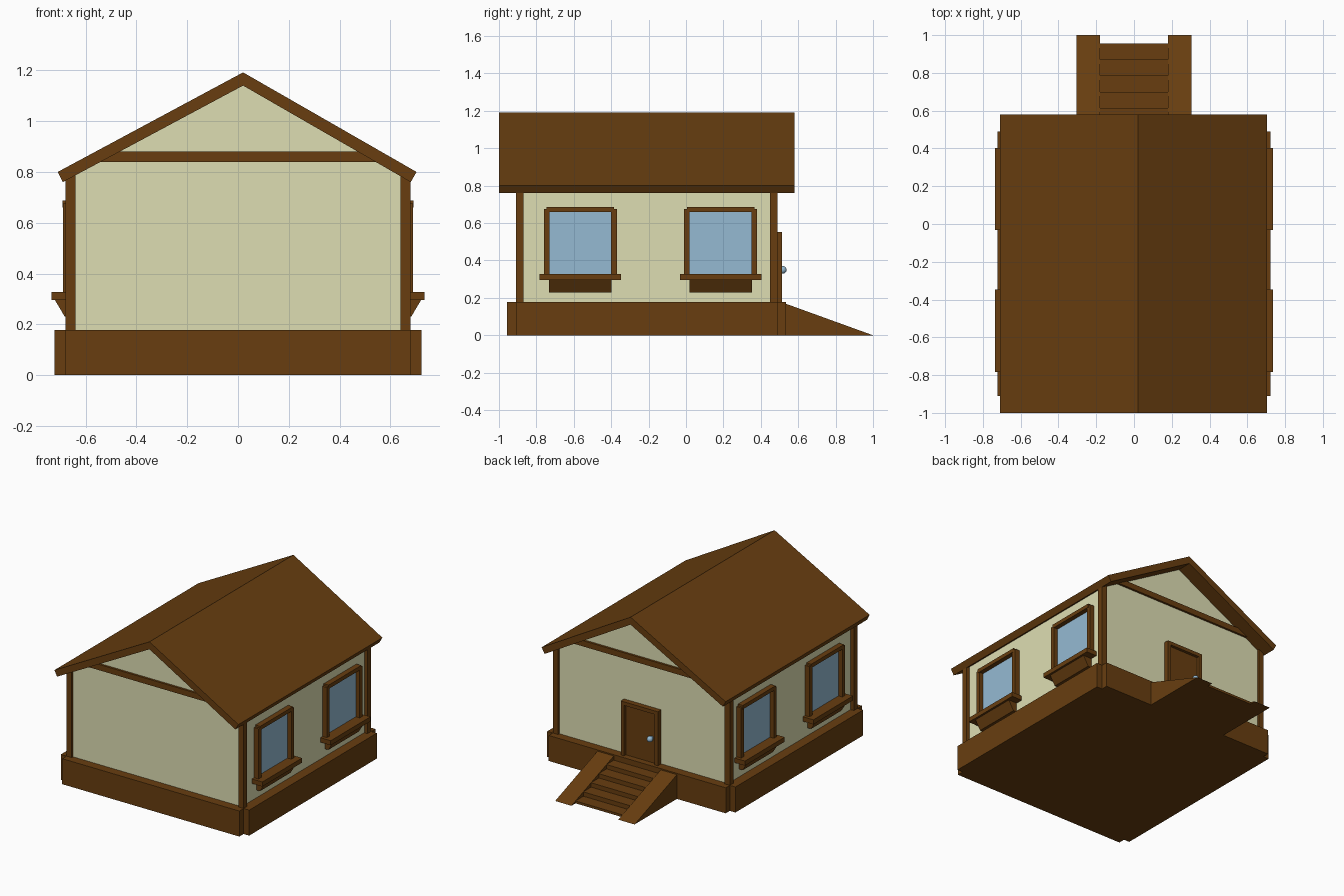
import bpy, bmesh
from mathutils import Vector

cube = bpy.data.objects.get("Cube")
if cube:
    bpy.data.objects.remove(cube, do_unlink=True)


def material(name, rgb):
    mat = bpy.data.materials.new(name)
    mat.use_nodes = True
    mat.diffuse_color = (*rgb, 1)
    bsdf = mat.node_tree.nodes["Principled BSDF"]
    bsdf.inputs["Base Color"].default_value = (*rgb, 1)
    bsdf.inputs["Roughness"].default_value = 0.8
    return mat


WOOD = material("brown wood", (0.138, 0.048, 0.005))
PLASTER = material("cream plaster", (0.73, 0.73, 0.45))
GLASS = material("blue glass", (0.30, 0.49, 0.65))


def finish(name, bm, mat):
    bmesh.ops.recalc_face_normals(bm, faces=bm.faces)
    mesh = bpy.data.meshes.new(name)
    bm.to_mesh(mesh)
    bm.free()
    mesh.materials.append(mat)
    obj = bpy.data.objects.new(name, mesh)
    bpy.context.collection.objects.link(obj)
    return obj


def prism(name, profile, axis, start, end, mat):
    """Extrude a 2D profile along axis; profile holds the other two coordinates in order."""
    bm = bmesh.new()
    verts = []
    for point in profile:
        co = list(point)
        co.insert("xyz".index(axis), start)
        verts.append(bm.verts.new(co))
    face = bm.faces.new(verts)
    out = bmesh.ops.extrude_face_region(bm, geom=[face])
    move = Vector((0, 0, 0))
    move["xyz".index(axis)] = end - start
    moved = [g for g in out["geom"] if isinstance(g, bmesh.types.BMVert)]
    bmesh.ops.translate(bm, verts=moved, vec=move)
    return finish(name, bm, mat)


def box(name, x, y, z, mat):
    prism(name, [(x[0], y[0]), (x[1], y[0]), (x[1], y[1]), (x[0], y[1])], "z", z[0], z[1], mat)


# Foundation: a block with notched corners
FX, FY, NX = 0.723, (-0.957, 0.535), 0.68
NY = (-0.91, 0.49)
plan = [(-NX, FY[0]), (NX, FY[0]), (NX, NY[0]), (FX, NY[0]), (FX, NY[1]), (NX, NY[1]),
        (NX, FY[1]), (-NX, FY[1]), (-NX, NY[1]), (-FX, NY[1]), (-FX, NY[0]), (-NX, NY[0])]
prism("foundation", plan, "z", 0, 0.177, WOOD)

# Walls with both gables
prism("walls", [(-0.655, 0.15), (0.655, 0.15), (0.655, 0.79), (0.02, 1.15), (-0.655, 0.79)],
      "y", -0.895, 0.475, PLASTER)

# Corner posts
for side, sx in (("left", 1), ("right", -1)):
    for end, y in (("front", (-0.91, -0.87)), ("back", (0.45, 0.49))):
        box(f"{end}_{side}_post", (sx * 0.64, sx * 0.68), y, (0.17, 0.785), WOOD)

# Gable tie beams
for end, y in (("front", (-0.91, -0.88)), ("back", (0.46, 0.49))):
    prism(f"{end}_gable_beam", [(-0.55, 0.84), (0.55, 0.84), (0.48, 0.88), (-0.48, 0.88)],
          "y", *y, WOOD)

# Roof: one folded slab
prism("roof", [(-0.71, 0.80), (0.02, 1.192), (0.703, 0.80), (0.68, 0.76), (0.02, 1.14), (-0.69, 0.76)],
      "y", -1.0, 0.58, WOOD)

# Windows, two on each long side
for side, sx in (("left", 1), ("right", -1)):
    for place, yc in (("front", -0.565), ("back", 0.185)):
        label = f"{place}_{side}_window"
        depth = (sx * 0.645, sx * 0.69)
        box(label + "_glass", (sx * 0.652, sx * 0.66), (yc - 0.17, yc + 0.17), (0.32, 0.67), GLASS)
        for jamb, sy in (("front", -1), ("back", 1)):
            box(f"{label}_{jamb}_jamb", depth, (yc + sy * 0.165, yc + sy * 0.195), (0.32, 0.675), WOOD)
        box(label + "_head", (sx * 0.645, sx * 0.692), (yc - 0.18, yc + 0.18), (0.66, 0.687), WOOD)
        box(label + "_sill", (sx * 0.645, sx * 0.735), (yc - 0.218, yc + 0.218), (0.295, 0.327), WOOD)
        bracket = [(sx * 0.645, 0.23), (sx * 0.682, 0.23), (sx * 0.722, 0.297), (sx * 0.645, 0.297)]
        bm_obj = prism(label + "_bracket", [(z, x) for x, z in bracket], "y", 0, 1, WOOD)
        # The profile is laid out as (z, x), so remap it to the wall side
        for v in bm_obj.data.vertices:
            v.co = (v.co.z, yc + (v.co.y - 0.5) * 0.335, v.co.x)
        bm = bmesh.new()
        bm.from_mesh(bm_obj.data)
        bmesh.ops.recalc_face_normals(bm, faces=bm.faces)
        bm.to_mesh(bm_obj.data)
        bm.free()

# Door with frame and round knob
box("door", (-0.125, 0.125), (0.465, 0.492), (0.17, 0.54), WOOD)
for side, sx in (("left", 1), ("right", -1)):
    box(f"{side}_door_jamb", (sx * 0.118, sx * 0.142), (0.465, 0.512), (0.17, 0.54), WOOD)
box("door_head", (-0.142, 0.142), (0.465, 0.512), (0.527, 0.552), WOOD)
for name, y, radius in (("knob_neck", 0.498, 0.012), ("door_knob", 0.518, 0.02)):
    bpy.ops.mesh.primitive_uv_sphere_add(segments=16, ring_count=10, radius=radius,
                                         location=(-0.085, y, 0.35))
    knob = bpy.context.object
    knob.name = name
    knob.data.materials.append(GLASS)
    bpy.ops.object.shade_smooth()

# Entrance steps between two sloping side ramps
RAMP_START, RAMP_END, RAMP_TOP = 0.53, 1.0, 0.17
for side, sx in (("left", 1), ("right", -1)):
    prism(f"{side}_stair_ramp", [(RAMP_START, 0), (RAMP_END, 0), (RAMP_START, RAMP_TOP)],
          "x", sx * 0.18, sx * 0.305, WOOD)
for i in range(5):
    edge = 0.955 - 0.085 * i
    top = RAMP_TOP * (RAMP_END - edge) / (RAMP_END - RAMP_START)
    box(f"step_{i + 1}", (-0.18, 0.18), (RAMP_START, edge), (max(0, top - 0.03), top), WOOD)
